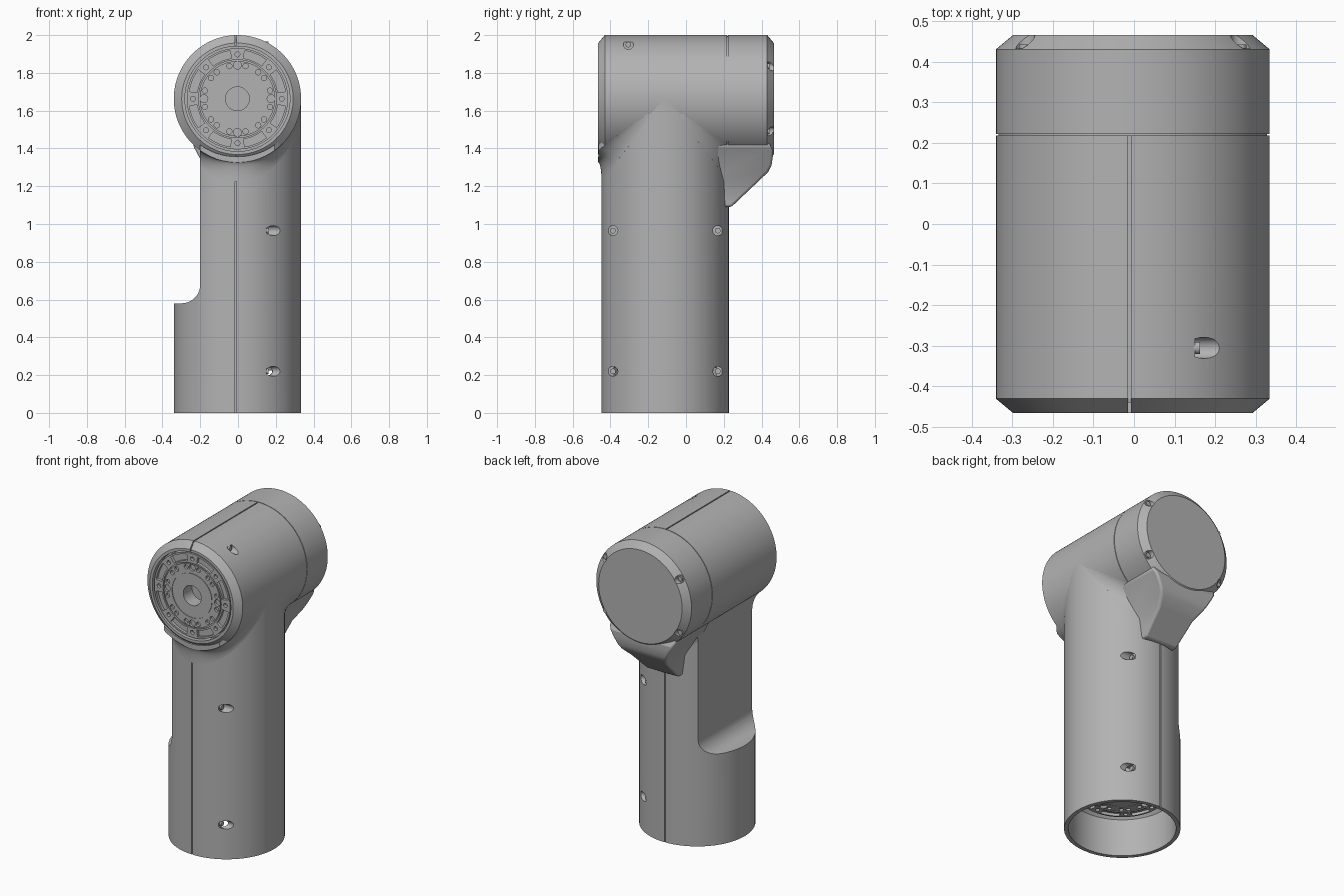
import bpy, bmesh, math
from mathutils import Matrix, Vector

cube = bpy.data.objects.get("Cube")
if cube:
    bpy.data.objects.remove(cube, do_unlink=True)

R = 0.337                      # shared radius of limb and head
CX, CY, CZ = -0.003, -0.11, 1.663   # limb axis (x, y) and head axis height

grey = bpy.data.materials.new("satin grey")
grey.use_nodes = True
grey.diffuse_color = (0.45, 0.45, 0.45, 1)
grey.node_tree.nodes["Principled BSDF"].inputs["Base Color"].default_value = (0.45, 0.45, 0.45, 1)


def finish(bm, name):
    bmesh.ops.remove_doubles(bm, verts=bm.verts, dist=1e-5)
    bmesh.ops.recalc_face_normals(bm, faces=bm.faces)
    me = bpy.data.meshes.new(name)
    bm.to_mesh(me)
    bm.free()
    me.materials.append(grey)
    ob = bpy.data.objects.new(name, me)
    bpy.context.collection.objects.link(ob)
    return ob


def smooth(ob, angle=25):
    ob.data.shade_smooth()
    ob.data.set_sharp_from_angle(angle=math.radians(angle))


def boolean(ob, cutter, operation="DIFFERENCE"):
    mod = ob.modifiers.new("cut", "BOOLEAN")
    mod.object, mod.operation, mod.solver = cutter, operation, "EXACT"
    mod.use_self = True
    deps = bpy.context.evaluated_depsgraph_get()
    me = bpy.data.meshes.new_from_object(ob.evaluated_get(deps))
    ob.modifiers.clear()
    ob.data = me


def discard(*obs):
    for ob in obs:
        bpy.data.objects.remove(ob, do_unlink=True)


def lathe(name, profile, segs=96):
    """Revolve a closed (radius, height) profile about z."""
    bm = bmesh.new()
    rings = []
    for i in range(segs):
        a = math.tau * i / segs
        rings.append([bm.verts.new((r * math.cos(a), r * math.sin(a), h)) for r, h in profile])
    n = len(profile)
    for i in range(segs):
        p, q = rings[i], rings[(i + 1) % segs]
        for j in range(n):
            k = (j + 1) % n
            if profile[j][0] == 0 and profile[k][0] == 0:
                continue
            loop = [p[j], q[j], q[k], p[k]]
            if profile[j][0] == 0:
                loop.remove(q[j])
            if profile[k][0] == 0:
                loop.remove(q[k])
            bm.faces.new(loop)
    return finish(bm, name)


def prism(bm, pts, axis, a, b):
    """Extrude a 2D outline along the given axis from a to b."""
    def place(p, t):
        v = list(p)
        v.insert("XYZ".index(axis), t)
        return v
    lo = [bm.verts.new(place(p, a)) for p in pts]
    hi = [bm.verts.new(place(p, b)) for p in pts]
    bm.faces.new(lo)
    bm.faces.new(hi[::-1])
    for i in range(len(pts)):
        j = (i + 1) % len(pts)
        bm.faces.new((lo[i], lo[j], hi[j], hi[i]))


def disc(bm, u, v, r, axis, a, b, segs=24):
    ring = [math.tau * i / segs for i in range(segs)]
    prism(bm, [(u + r * math.cos(t), v + r * math.sin(t)) for t in ring], axis, a, b)


def box(bm, x0, x1, y0, y1, z0, z1):
    prism(bm, [(x0, y0), (x1, y0), (x1, y1), (x0, y1)], "Z", z0, z1)


# Turns z-lathed parts so that -z faces the front
TO_FRONT = Matrix.Translation((CX, 0, CZ)) @ Matrix.Rotation(-math.pi / 2, 4, "X")

# Limb tube, open at the bottom
tube = lathe("limb_tube", [(0, .26), (.295, .26), (.312, .24), (.312, 0), (R, 0), (R, CZ), (0, CZ)])
tube.data.transform(Matrix.Translation((CX, CY, 0)))

# Head barrel with chamfered ends, cap seam and front socket
head = lathe("head_barrel", [(0, .465), (.295, .465), (R, .43), (R, .222), (R - .006, .222),
                             (R - .006, .218), (R, .218), (R, -.43), (.295, -.465), (.278, -.465),
                             (.278, -.42), (.063, -.42), (.063, -.37), (0, -.37)], 128)
head.data.transform(TO_FRONT)

# Side relief on the limb: flat with a round lower corner
bm = bmesh.new()
arc = [(-.30 + .10 * math.sin(t), .68 - .10 * math.cos(t))
       for t in [math.pi / 2 * i / 12 for i in range(13)]]
prism(bm, [(-.5, .58)] + arc + [(-.2, 1.8), (-.5, 1.8)], "Y", -.6, .4)
relief = finish(bm, "relief_cutter")
boolean(tube, relief)

# Clear the limb out of the front socket
bm = bmesh.new()
disc(bm, CX, CZ, .28, "Y", -.6, -.36, 48)
socket = finish(bm, "socket_cutter")
boolean(tube, socket)

# Concave blends where the limb meets the head
blends = []
for side, name in ((-1, "front_blend"), (1, "back_blend")):
    bm = bmesh.new()
    rows = []
    for i in range(41):
        x = -.197 + (.327 + .197) * i / 40
        h = math.sqrt(R * R - x * x)
        wall, base = CY + side * h, CZ - h
        sz = .1 * h / R
        sy = min(sz, max(.018, (.463 if side < 0 else .6) - abs(wall)))
        row = [(wall - side * .02, base + .03), (wall - side * .02, base - sz)]
        for t in [math.pi / 2 * k / 8 for k in range(9)]:
            row.append((wall + side * sy * (1 - math.cos(t)), base - sz * (1 - math.sin(t))))
        row.append((wall + side * sy, base + .03))
        rows.append([bm.verts.new((x + CX, y, z)) for y, z in row])
    for p, q in zip(rows, rows[1:]):
        for j in range(len(p)):
            k = (j + 1) % len(p)
            bm.faces.new((p[j], p[k], q[k], q[j]))
    bm.faces.new(rows[0])
    bm.faces.new(rows[-1])
    blends.append(finish(bm, name))

# Thin shell seam along the limb front, limb back and head top
bm = bmesh.new()
sx0, sx1 = -.015, -.008
box(bm, sx0, sx1, -.6, -.438, -.1, 1.36)
box(bm, sx0, sx1, .218, .3, -.1, 1.2)
box(bm, sx0, sx1, -.44, .218, 1.988, 2.1)
box(bm, sx0, sx1, -.6, -.44, 1.945, 2.1)
seam = finish(bm, "seam_cutter")
for ob in (tube, head):
    boolean(ob, seam)

# Screw pockets on the left side and around the back cap
spots = [(y, z) for y in (-.387, .168) for z in (.22, .965)] + [(-.305, 1.95)]
corners = [(CX + sx * .265, CZ + sz * .172) for sx in (-1, 1) for sz in (-1, 1)]
bm = bmesh.new()
for y, z in spots:
    disc(bm, y, z, .026, "X", .15, .6)
for x, z in corners:
    disc(bm, x, z, .024, "Y", .432, .6)
pockets = finish(bm, "pocket_cutter")
for ob in (tube, head):
    boolean(ob, pockets)

bm = bmesh.new()
for y, z in spots:
    disc(bm, y, z, .015, "X", .14, .162)
for x, z in corners:
    disc(bm, x, z, .015, "Y", .42, .442)
smooth(finish(bm, "screws"))

# Tapered gusset under the back cap
bm = bmesh.new()
half = [(.115, 1.09), (.13, 1.22), (.235, 1.415), (.2, 1.5)]
prism(bm, [(x + CX, z) for x, z in half] + [(CX - x, z) for x, z in half[::-1]], "Y", .05, .6)
gusset = finish(bm, "cap_gusset")
bm = bmesh.new()
prism(bm, [(.1, 1.09), (.24, 1.09), (.435, 1.275), (.453, 1.31), (.46, 1.36), (.46, 1.39),
           (.43, 1.45), (.1, 1.45)], "X", -.5, .5)
side = finish(bm, "gusset_cutter")
boolean(gusset, side, "INTERSECT")
bev = gusset.modifiers.new("soft_edges", "BEVEL")
bev.width, bev.segments = .012, 3


def flange(name, matrix):
    """Round mounting flange facing -z with slots, bosses and bolt holes."""
    ob = lathe(name, [(.063, .04), (.063, 0), (.139, 0), (.139, .004), (.142, .004), (.142, 0),
                      (.199, 0), (.199, .008), (.206, .008), (.206, 0), (.268, 0), (.268, .04)])
    bm = bmesh.new()
    polar = lambda r, d: (r * math.cos(math.radians(d)), r * math.sin(math.radians(d)))
    for k in range(8):
        mid = 45 * k + 22.5
        steps = [mid - 14 + 3.5 * i for i in range(9)]
        prism(bm, [polar(.257, d) for d in steps] + [polar(.216, d) for d in steps[::-1]],
              "Z", -.05, .018)
        disc(bm, *polar(.235, 45 * k), .013, "Z", -.05, .02, 16)
    for k in range(4):
        for off, r in ((0, .021), (-14, .014), (14, .014), (38, .014), (52, .014)):
            disc(bm, *polar(.178, 90 * k + off), r, "Z", -.05, .015, 16)
    holes = finish(bm, "flange_cutter")
    boolean(ob, holes)
    discard(holes)
    ob.data.transform(matrix)
    smooth(ob)


flange("front_flange", TO_FRONT @ Matrix.Translation((0, 0, -.459)))
flange("base_flange", Matrix.Translation((CX, CY, .225)) @ Matrix.Scale(.95, 4))

discard(relief, socket, seam, pockets, side)
for ob in [tube, head, gusset] + blends:
    smooth(ob)
